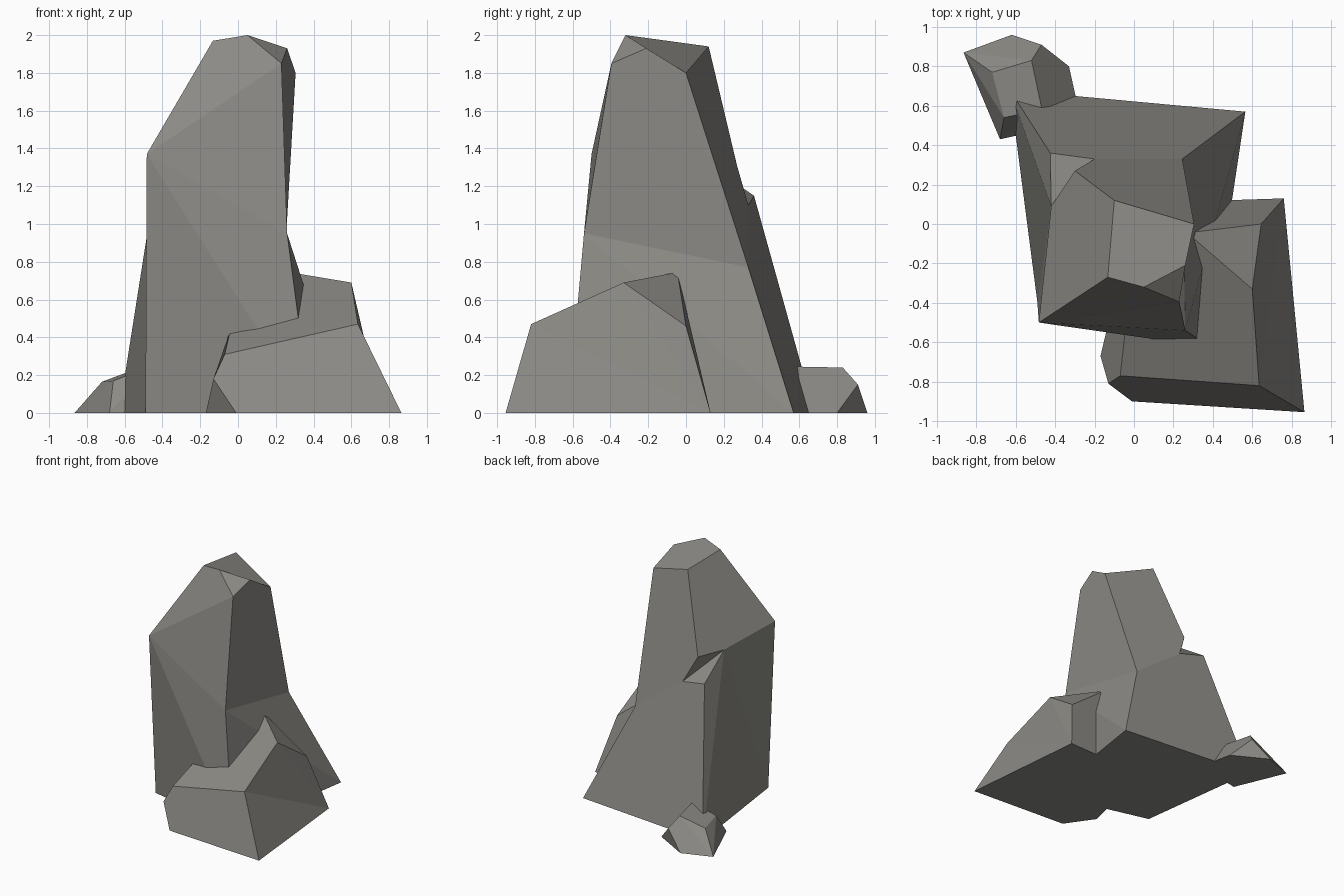
import bpy, bmesh

if "Cube" in bpy.data.objects:
    bpy.data.objects.remove(bpy.data.objects["Cube"])

stone = bpy.data.materials.new("grey_stone")
stone.diffuse_color = (0.262, 0.255, 0.235, 1)
stone.use_nodes = True
stone.node_tree.nodes["Principled BSDF"].inputs["Base Color"].default_value = stone.diffuse_color


def finish(name, bm):
    bmesh.ops.recalc_face_normals(bm, faces=bm.faces)
    mesh = bpy.data.meshes.new(name)
    bm.to_mesh(mesh)
    bm.free()
    mesh.materials.append(stone)
    obj = bpy.data.objects.new(name, mesh)
    bpy.context.collection.objects.link(obj)


def facet_rock(name, corners, facets):
    """Rock from lettered corners; each facet is a string of corner letters."""
    bm = bmesh.new()
    verts = {key: bm.verts.new(co) for key, co in corners.items()}
    for facet in facets.split():
        bm.faces.new([verts[key] for key in facet])
    finish(name, bm)


def hull_rock(name, points):
    """Convex rock around its corner points."""
    bm = bmesh.new()
    for p in points:
        bm.verts.new(p)
    bmesh.ops.convex_hull(bm, input=bm.verts)
    bmesh.ops.delete(bm, geom=[v for v in bm.verts if not v.link_faces], context="VERTS")
    bmesh.ops.dissolve_limit(bm, angle_limit=0.06, verts=bm.verts, edges=bm.edges)
    finish(name, bm)


# Tall main rock, with a small notch at the back left
facet_rock("tall_rock", {
    # base
    "a": (-0.49, -0.40, 0), "b": (0.385, -0.625, 0),
    "c": (0.565, 0.57, 0), "d": (-0.63, 0.68, 0),
    # shoulder
    "e": (-0.483, -0.50, 1.37), "f": (0.26, -0.54, 0.95),
    "g": (0.245, 0.33, 0.77), "h": (-0.425, 0.36, 1.15),
    # notch
    "i": (-0.42, 0.09, 1.335), "j": (-0.30, 0.27, 1.31), "k": (-0.20, 0.33, 1.10),
    # crown
    "l": (-0.133, -0.27, 1.97), "m": (0.05, -0.32, 2.0), "n": (0.26, -0.21, 1.93),
    "o": (0.23, -0.395, 1.85), "p": (0.305, 0.0, 1.80), "q": (-0.10, 0.12, 1.94),
}, "dcba abe ebf bcf cgf cdhkg dhi dia aie "
   "efo eoml fgpno mon lmnpq elqji qpgkj ijk ikh")

# Boulder leaning on the front right
facet_rock("side_boulder", {
    # base
    "a": (0.76, 0.13, 0), "b": (0.865, -0.955, 0), "c": (-0.01, -0.90, 0),
    "d": (-0.17, -0.67, 0), "e": (-0.13, -0.50, 0), "f": (0.30, 0.115, 0),
    # top
    "g": (0.645, 0.0, 0.46), "h": (0.60, -0.33, 0.69), "i": (0.635, -0.82, 0.47),
    "j": (-0.07, -0.77, 0.31), "k": (-0.13, -0.81, 0.18),
    "l": (0.27, -0.045, 0.745), "m": (-0.04, -0.50, 0.44),
}, "fedcba abi aih ahg aglf ghl hijml dkjme cdk emlf cbijk")

# Small stone at the back left
hull_rock("small_stone", [
    (-0.865, 0.87, 0), (-0.62, 0.96, 0), (-0.33, 0.80, 0), (-0.29, 0.62, 0),
    (-0.68, 0.43, 0), (-0.50, 0.47, 0),
    (-0.72, 0.77, 0.165), (-0.52, 0.83, 0.24), (-0.47, 0.91, 0.15),
    (-0.66, 0.54, 0.17), (-0.467, 0.58, 0.245)])
